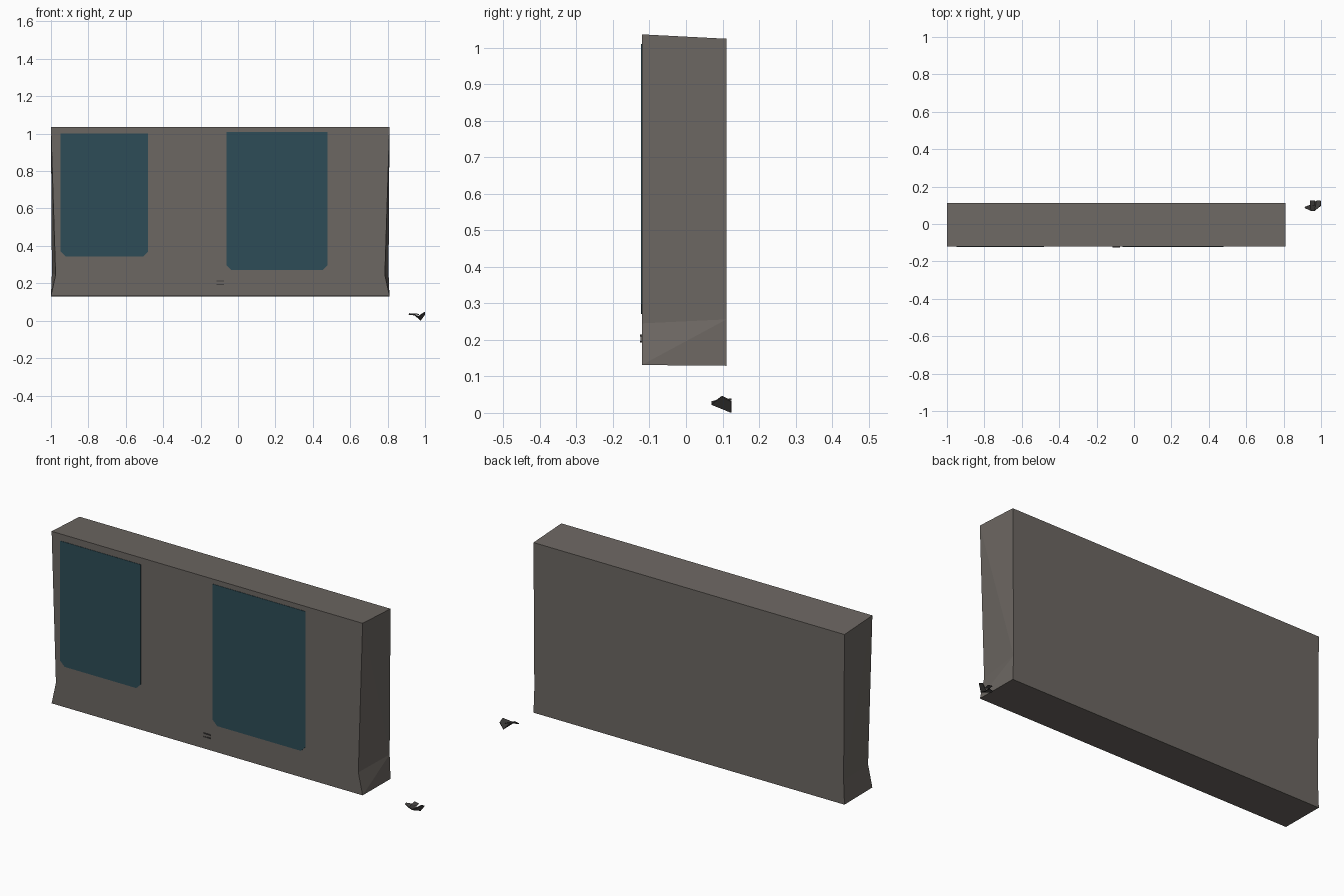
import bpy, bmesh

if "Cube" in bpy.data.objects:
    bpy.data.objects.remove(bpy.data.objects["Cube"])


def material(name, rgb):
    m = bpy.data.materials.new(name)
    m.diffuse_color = (*rgb, 1)
    m.use_nodes = True
    m.node_tree.nodes["Principled BSDF"].inputs["Base Color"].default_value = m.diffuse_color
    return m


GREY = material("warm grey", (0.152, 0.136, 0.123))
TEAL = material("dark teal glass", (0.026, 0.073, 0.095))
DARK = material("dark grey", (0.055, 0.052, 0.05))


def mesh_object(name, verts, faces, mat):
    mesh = bpy.data.meshes.new(name)
    mesh.from_pydata(verts, [], faces)
    bm = bmesh.new()
    bm.from_mesh(mesh)
    bmesh.ops.recalc_face_normals(bm, faces=bm.faces)
    bm.to_mesh(mesh)
    bm.free()
    mesh.materials.append(mat)
    obj = bpy.data.objects.new(name, mesh)
    bpy.context.collection.objects.link(obj)
    return obj


# Wall panel: stacked rings, pinched in at the front of the waist
CX, FRONT, BACK = -0.095, -0.121, 0.111
rings = [  # front half width, front z, back half width, back z
    (0.905, 0.131, 0.905, 0.129),
    (0.880, 0.245, 0.900, 0.256),
    (0.905, 1.036, 0.905, 1.024),
]
verts, faces = [], []
for fw, fz, bw, bz in rings:
    verts += [(CX - fw, FRONT, fz), (CX + fw, FRONT, fz),
              (CX + bw, BACK, bz), (CX - bw, BACK, bz)]
faces.append((0, 3, 2, 1))
faces.append((8, 9, 10, 11))
for r in (0, 4):
    faces.append((r, r + 1, r + 5, r + 4))
    faces.append((r + 2, r + 3, r + 7, r + 6))
    # Side faces fold along a diagonal
    for f, b in ((r + 1, r + 2), (r, r + 3)):
        if r == 0:
            faces += [(f, b, b + 4), (f, b + 4, f + 4)]
        else:
            faces += [(f, b, f + 4), (b, b + 4, f + 4)]
mesh_object("wall_panel", verts, faces, GREY)


def plate(name, outline, y0, y1, mat):
    n = len(outline)
    v = [(x, y, z) for y in (y0, y1) for x, z in outline]
    f = [tuple(range(n)), tuple(range(2 * n - 1, n - 1, -1))]
    f += [(i, (i + 1) % n, n + (i + 1) % n, n + i) for i in range(n)]
    return mesh_object(name, v, f, mat)


# Windows with clipped lower corners
def window(name, x0, x1, z0, z1, c=0.026):
    plate(name, [(x0, z1), (x0, z0 + c), (x0 + c, z0), (x1 - c, z0),
                 (x1, z0 + c), (x1, z1)], FRONT - 0.002, FRONT + 0.001, TEAL)


window("left_window", -0.949, -0.480, 0.344, 1.000)
window("right_window", -0.061, 0.478, 0.270, 1.010)

# Small catch on the front: two slim bars and a grey centre
for i, z in enumerate((0.192, 0.209)):
    plate("catch_bar_%d" % (i + 1), [(-0.114, z), (-0.074, z), (-0.074, z + 0.005),
          (-0.114, z + 0.005)], FRONT - 0.005, FRONT + 0.001, DARK)
plate("catch_centre", [(-0.110, 0.196), (-0.092, 0.196), (-0.092, 0.210),
      (-0.110, 0.210)], FRONT - 0.003, FRONT + 0.001, GREY)

# Loose folded handle beside the panel
near = [(0.912, 0.086, 0.034), (0.945, 0.070, 0.030), (0.965, 0.070, 0.024), (0.998, 0.098, 0.046)]
far = [(0.915, 0.092, 0.038), (0.942, 0.102, 0.036), (0.976, 0.124, 0.002), (0.998, 0.124, 0.032)]
handle = mesh_object("loose_handle", near + far,
                     [(i, i + 1, i + 5, i + 4) for i in range(3)], DARK)
thick = handle.modifiers.new("thickness", 'SOLIDIFY')
thick.thickness = 0.004
thick.offset = 0
# Upright lip at the rear of the handle
lip = [(0.940, 0.100, 0.036), (0.940, 0.125, 0.040), (0.968, 0.125, 0.036), (0.968, 0.100, 0.030)]
mesh_object("handle_lip", lip, [(0, 1, 2, 3)], DARK)
